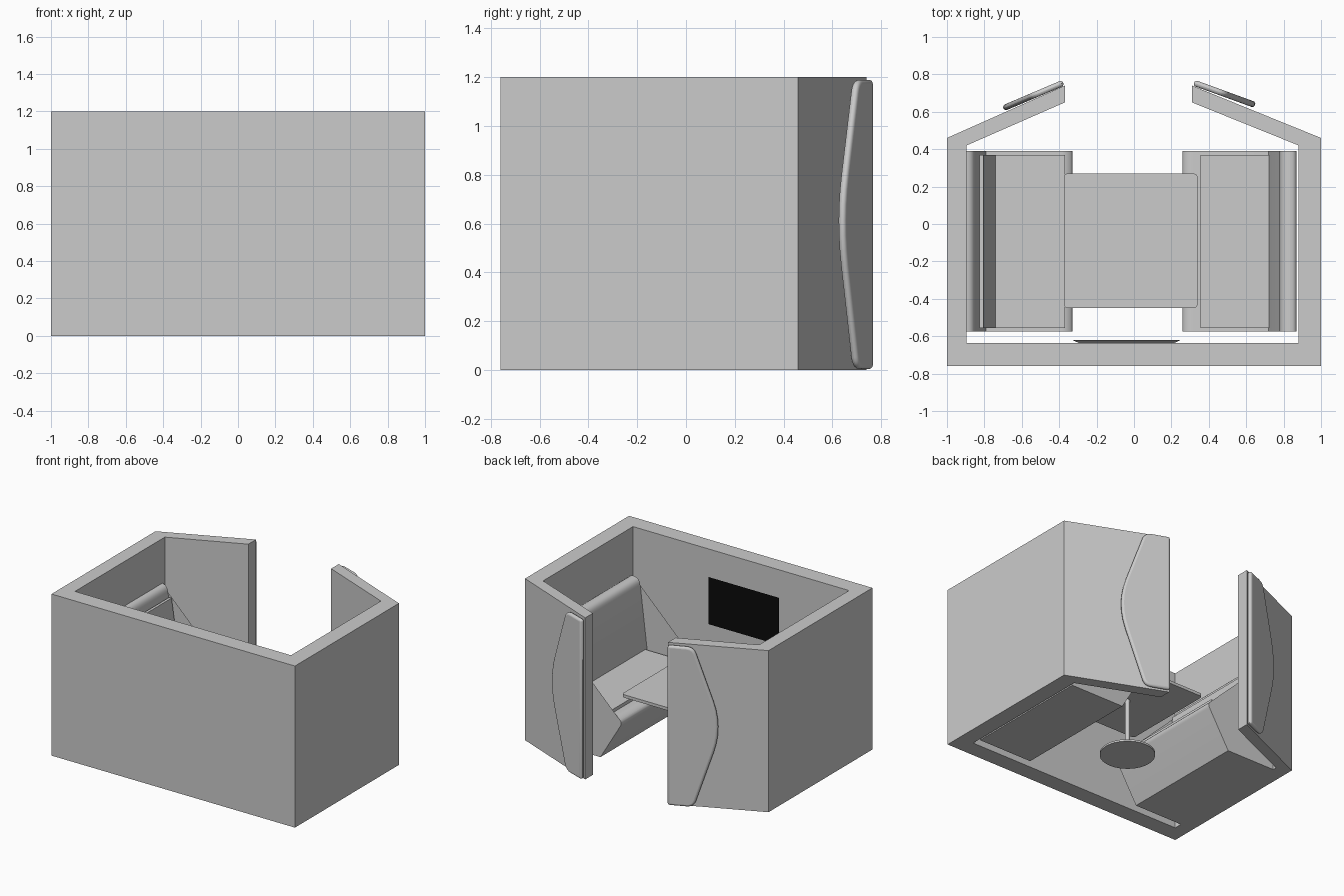
import bpy, bmesh, math
from mathutils import Vector, Matrix

cube = bpy.data.objects.get("Cube")
if cube:
    bpy.data.objects.remove(cube, do_unlink=True)


def material(name, value):
    m = bpy.data.materials.new(name)
    m.use_nodes = True
    col = (value, value, value, 1)
    m.diffuse_color = col
    m.node_tree.nodes["Principled BSDF"].inputs["Base Color"].default_value = col
    return m


grey = material("plain grey", 0.6)
black = material("screen black", 0.003)


def add_object(name, bm, mat, bevel=0, segments=3, smooth=False):
    bmesh.ops.recalc_face_normals(bm, faces=bm.faces)
    mesh = bpy.data.meshes.new(name)
    bm.to_mesh(mesh)
    bm.free()
    ob = bpy.data.objects.new(name, mesh)
    bpy.context.collection.objects.link(ob)
    mesh.materials.append(mat)
    if bevel:
        b = ob.modifiers.new("rounding", "BEVEL")
        b.width, b.segments, b.limit_method = bevel, segments, "ANGLE"
        b.angle_limit = math.radians(35)
    if smooth:
        bpy.ops.object.select_all(action="DESELECT")
        ob.select_set(True)
        bpy.context.view_layer.objects.active = ob
        bpy.ops.object.shade_smooth_by_angle(angle=math.radians(35))
    return ob


def prism(name, outline, depth, frame, mat, **kw):
    """Extrude a flat outline along the third axis of a frame (origin, u, v, w)."""
    origin, u, v, w = (Vector(a) for a in frame)
    bm = bmesh.new()
    base = [origin + u * a + v * b for a, b in outline]
    near = [bm.verts.new(p) for p in base]
    far = [bm.verts.new(p + w * depth) for p in base]
    bm.faces.new(near)
    bm.faces.new(far)
    n = len(base)
    for i in range(n):
        j = (i + 1) % n
        bm.faces.new((near[i], near[j], far[j], far[i]))
    return add_object(name, bm, mat, **kw)


def rounded(corners):
    """Round listed profile corners; each entry is (x, z, radius)."""
    pts = []
    for i, (x, z, r) in enumerate(corners):
        p = Vector((x, z))
        if not r:
            pts.append(p)
            continue
        a = p + (Vector(corners[i - 1][:2]) - p).normalized() * r
        b = p + (Vector(corners[(i + 1) % len(corners)][:2]) - p).normalized() * r
        for k in range(7):
            t = k / 6
            pts.append(a * (1 - t) ** 2 + p * 2 * t * (1 - t) + b * t ** 2)
    return pts


X, Y, Z = (1, 0, 0), (0, 1, 0), (0, 0, 1)

# Booth walls, open at the back between two angled wings
wall = [(-1, -.76), (1, -.76), (1, .46), (.31, .74), (.31, .65), (.88, .42),
        (.88, -.635), (-.895, -.635), (-.895, .42), (-.37, .65), (-.37, .74), (-1, .46)]
prism("booth_walls", wall, 1.2, ((0, 0, 0), X, Y, Z), grey)

# Curved pads on the outside of the wings
pad = rounded([(0, 0, 0), (.18, 0, .05), (.38, .61, .2), (.18, 1.185, .05), (0, 1.185, 0)])
for side, start, end in (("left", (.315, .74), (.64, .622)), ("right", (-.372, .74), (-.69, .605))):
    u = (Vector(end) - Vector(start)).normalized()
    w = Vector((-u.y, u.x)) if u.x > 0 else Vector((u.y, -u.x))
    prism(side + "_wing_pad", pad, .032, ((*start, .004), (*u, 0), Z, (*w, 0)), grey,
          bevel=.018, segments=4, smooth=True)

# Benches: sloped base, rounded lip and reclined back
bench = rounded([(.87, 0, 0), (.43, 0, 0), (.25, .3, .03), (.29, .335, .03), (.72, .335, 0),
                 (.785, .87, .05), (.87, .87, .035)])
seat = [(.355, .33), (.355, .36), (.75, .36), (.75, .33)]
back = [(.725, .36), (.79, .79), (.81, .79), (.745, .36)]
for side, s, bench_x, pad_x in (("left", 1, 0, 0), ("right", -1, -.07, -.015)):
    u = (s, 0, 0)
    prism(side + "_bench", bench, .965, ((bench_x, -.575, 0), u, Z, Y), grey, smooth=True)
    for part, outline in (("seat_cushion", seat), ("back_cushion", back)):
        prism(f"{side}_{part}", outline, .925, ((pad_x, -.555, 0), u, Z, Y), grey)

# Table top with rounded corners
top = rounded([(-.375, -.45, .025), (.34, -.45, .025), (.34, .27, .025), (-.375, .27, .025)])
prism("table_top", top, .022, ((0, 0, .425), X, Y, Z), grey)

# Table post and foot
for name, radius, low, high in (("table_post", .016, .01, .43), ("table_foot", .187, 0, .014)):
    bm = bmesh.new()
    place = Matrix.Translation((-.018, -.09, (low + high) / 2))
    bmesh.ops.create_cone(bm, cap_ends=True, segments=32, radius1=radius, radius2=radius,
                          depth=high - low, matrix=place)
    add_object(name, bm, grey, smooth=True)

# Wall screen: casing tapers to the wall, dark panel inset in its face
bm = bmesh.new()
rings = []
for y, inset in ((-.636, .035), (-.62, 0)):
    a, b, c, d = -.33 + inset, .25 - inset, .65 + inset, 1.0 - inset
    rings.append([bm.verts.new((x, y, z)) for x, z in ((a, c), (b, c), (b, d), (a, d))])
bm.faces.new(rings[0])
face = bm.faces.new(rings[1])
for i in range(4):
    j = (i + 1) % 4
    bm.faces.new((rings[0][i], rings[0][j], rings[1][j], rings[1][i]))
bmesh.ops.inset_region(bm, faces=[face], thickness=.008)
face.material_index = 1
screen = add_object("wall_screen", bm, grey)
screen.data.materials.append(black)
